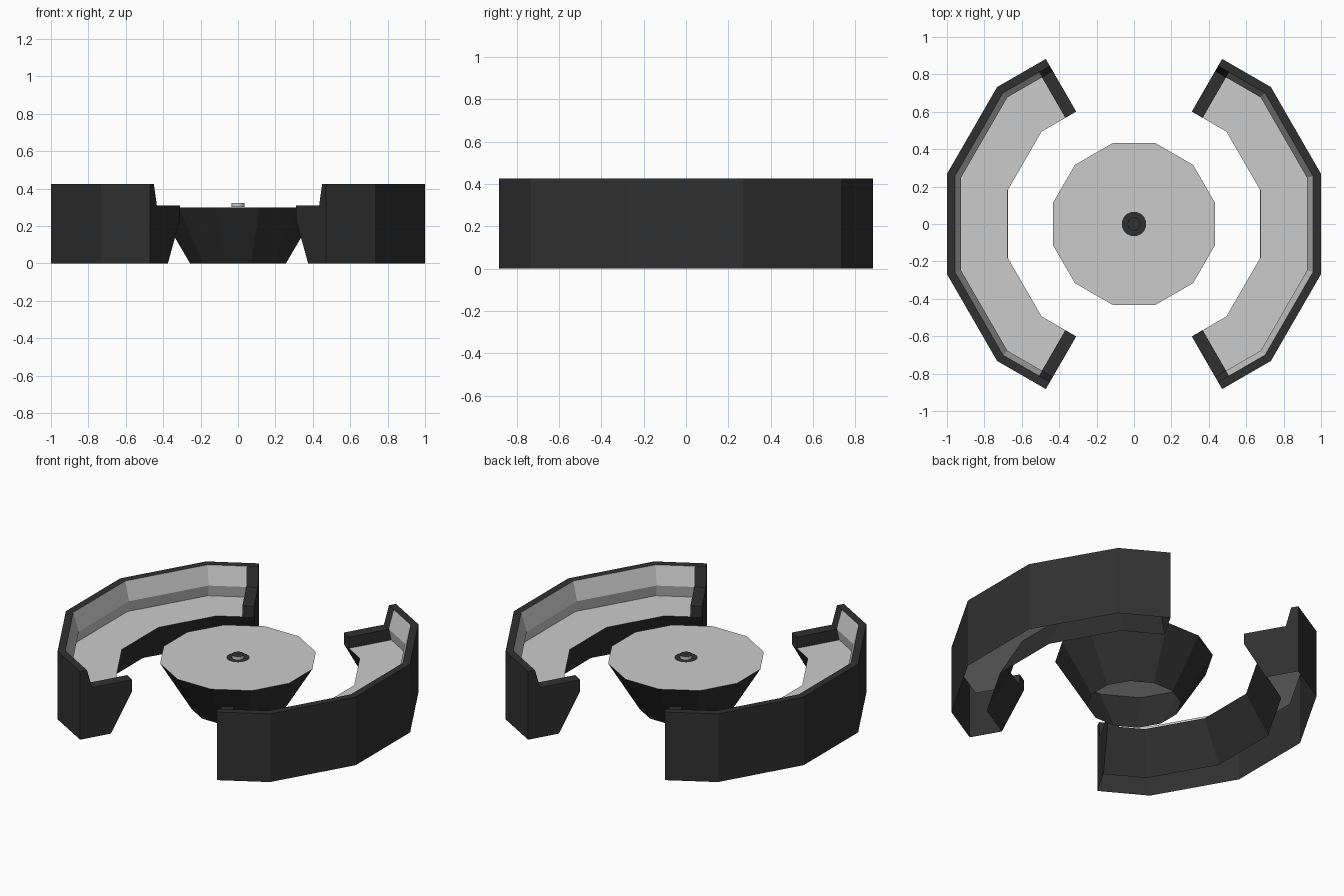
import bpy, bmesh, math

if "Cube" in bpy.data.objects:
    bpy.data.objects.remove(bpy.data.objects["Cube"])

dark = bpy.data.materials.new("dark_grey")
dark.diffuse_color = (0.03, 0.03, 0.03, 1)
dark.use_nodes = True
dark.node_tree.nodes["Principled BSDF"].inputs["Base Color"].default_value = dark.diffuse_color


def make_object(name, faces, material=None, turn=0.0):
    """Build a flat shaded object from a list of faces given as point lists."""
    bm = bmesh.new()
    for pts in faces:
        bm.faces.new([bm.verts.new(p) for p in pts])
    bmesh.ops.remove_doubles(bm, verts=bm.verts, dist=1e-4)
    me = bpy.data.meshes.new(name)
    bm.to_mesh(me)
    bm.free()
    ob = bpy.data.objects.new(name, me)
    ob.rotation_euler.z = turn
    bpy.context.collection.objects.link(ob)
    if material:
        me.materials.append(material)
    return ob


# ---- curved sofas: profiles (distance from centre, height) swept round an arc
C30, S30 = math.cos(math.pi / 6), 0.5
FRONT = [(0.807, 0), (0.675, 0.24)]
SEAT = [(0.675, 0.24), (0.94, 0.24), (0.925, 0.31), (0.957, 0.425)]
OUTER = [(0.957, 0.425), (1.0, 0.425), (1.0, 0)]
ARM = FRONT + [(0.675, 0.31), (0.925, 0.31)] + OUTER
ARM_INNER = [SEAT[0], (0.675, 0.31), SEAT[2], SEAT[1]]


def at_arm(offset, side):
    return lambda r, z: (r * S30 - offset * C30, side * (r * C30 + offset * S30), z)


def at_angle(deg):
    a, k = math.radians(deg), 1 / math.cos(math.radians(15))
    return lambda r, z: (r * k * math.cos(a), r * k * math.sin(a), z)


def section(station, profile):
    return [station(r, z) for r, z in profile]


def sweep(stations, profile):
    faces = []
    for s, t in zip(stations, stations[1:]):
        a, b = section(s, profile), section(t, profile)
        faces += [[a[i], b[i], b[i + 1], a[i + 1]] for i in range(len(a) - 1)]
    return faces


stations = ([at_arm(0.033, 1), at_arm(-0.034, 1)]
            + [at_angle(d) for d in (45, 15, -15, -45)]
            + [at_arm(-0.034, -1), at_arm(0.033, -1)])
middle = stations[1:-1]

shell = sweep(middle, FRONT) + sweep(middle, OUTER)
shell += sweep(stations[:2], ARM) + sweep(stations[-2:], ARM)
shell += [section(stations[0], ARM), section(stations[-1], ARM)[::-1]]
shell += [section(middle[0], ARM_INNER)[::-1], section(middle[-1], ARM_INNER)]

for side, turn in (("right", 0.0), ("left", math.pi)):
    make_object(side + "_sofa_shell", shell, dark, turn)
    make_object(side + "_sofa_cushion", sweep(middle, SEAT), None, turn)


# ---- round table, open underneath
def ring(radius, z, n=12):
    return [(radius * math.cos((i + 0.5) * math.tau / n),
             radius * math.sin((i + 0.5) * math.tau / n), z) for i in range(n)]


def wall(low, high):
    n = len(low)
    return [[low[i], low[(i + 1) % n], high[(i + 1) % n], high[i]] for i in range(n)]


make_object("table_base", wall(ring(0.265, 0), ring(0.447, 0.3)), dark)
make_object("table_top", [ring(0.447, 0.3)])

# ---- small fitting in the middle of the table
make_object("fitting_plate", wall(ring(0.035, 0.302, 16), ring(0.066, 0.302, 16))
            and [f[::-1] for f in wall(ring(0.035, 0.302, 16), ring(0.066, 0.302, 16))], dark)
make_object("fitting_side", wall(ring(0.035, 0.302, 16), ring(0.035, 0.322, 16)))
make_object("fitting_cap", [ring(0.035, 0.322, 16)], dark)
